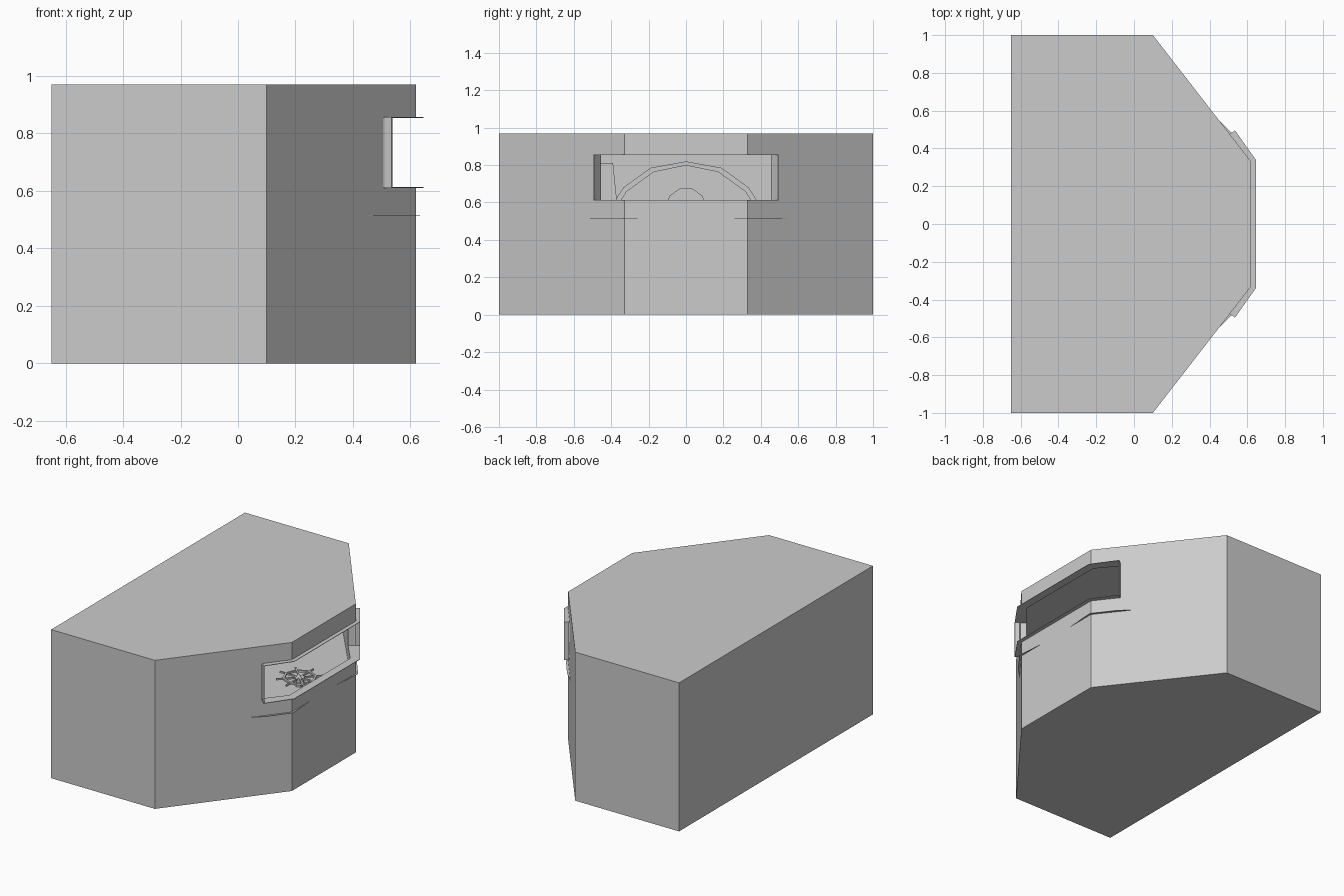
import bpy, bmesh, math
from mathutils import Matrix

if "Cube" in bpy.data.objects:
    bpy.data.objects.remove(bpy.data.objects["Cube"])


def make(name, bm):
    bmesh.ops.recalc_face_normals(bm, faces=bm.faces)
    me = bpy.data.meshes.new(name)
    bm.to_mesh(me)
    bm.free()
    ob = bpy.data.objects.new(name, me)
    bpy.context.collection.objects.link(ob)
    return ob


def prism(name, pts, lo, hi, axis='z'):
    """Extrude an outline along z (points are x,y) or x (points are y,z)."""
    bm = bmesh.new()
    vs = [bm.verts.new((p[0], p[1], lo) if axis == 'z' else (lo, p[0], p[1])) for p in pts]
    f = bm.faces.new(vs)
    new = bmesh.ops.extrude_face_region(bm, geom=[f])['geom']
    d = (0, 0, hi - lo) if axis == 'z' else (hi - lo, 0, 0)
    bmesh.ops.translate(bm, vec=d, verts=[v for v in new if isinstance(v, bmesh.types.BMVert)])
    return make(name, bm)


def sym(half):
    """Complete a front-half plan by mirroring it across y."""
    return half + [(x, -y) for x, y in reversed(half)]


def cut(ob, cutter):
    m = ob.modifiers.new("cut", 'BOOLEAN')
    m.operation = 'DIFFERENCE'
    m.solver = 'EXACT'
    m.object = cutter
    cutter.hide_render = True
    cutter.hide_viewport = True


FLOOR, SILL, HEAD, BACK = 0.515, 0.612, 0.855, -0.2

# Faceted block with a hollow room and a window band round its nose
block = prism("building_block", sym([(-0.65, -1), (0.10, -1), (0.62, -0.33)]), 0, 0.97)
room = prism("room_cutter", sym([(BACK, -0.94), (0.08, -0.94), (0.59, -0.315)]), FLOOR, 0.93)
slot = prism("window_cutter", sym([(0.40, -0.40), (0.535, -0.497), (0.68, -0.34)]), SILL, HEAD)
cut(block, room)
cut(block, slot)

# Thin projecting window frame
outer = sym([(0.535, -0.495), (0.645, -0.34)])
inner = sym([(0.50, -0.468), (0.612, -0.325)])
band = outer + inner[::-1]
prism("window_sill", band, SILL - 0.002, SILL + 0.001)
prism("window_head", band, HEAD - 0.001, HEAD + 0.002)
for s, side in ((-1, "front"), (1, "back")):
    end = [(0.51, 0.478), (0.535, 0.495), (0.537, 0.492), (0.512, 0.475)]
    prism("window_end_" + side, [(x, s * y) for x, y in end], SILL, HEAD)
    # Sliver of the floor slab showing outside each corner
    lip = [(0.455, 0.543), (0.53, 0.47), (0.633, 0.335), (0.62, 0.136), (0.61, 0.32)]
    prism("floor_lip_" + side, [(x, s * y) for x, y in lip], FLOOR - 0.001, FLOOR + 0.001)

# Arch trim and small round panel on the rear wall of the room
def arch(k):
    half = [(0.40, FLOOR), (0.38, 0.61), (0.335, 0.68), (0.19, 0.785)]
    r = [(y - k * 0.8, z - (k if z > FLOOR else 0)) for y, z in half]
    return r + [(0, 0.82 - k)] + [(-y, z) for y, z in reversed(r)]

prism("arch_trim", arch(0) + arch(0.022)[::-1], BACK - 0.01, BACK + 0.03, 'x')
disc = [(0.11 * math.cos(i * math.pi / 5), 0.57 + 0.11 * math.sin(i * math.pi / 5))
        for i in range(6)]
disc += [(-0.11, FLOOR), (0.11, FLOOR)]
prism("round_panel", disc, BACK - 0.01, BACK + 0.02, 'x')

# Tapered cabinet at one side of the room
prism("side_cabinet", [(-0.48, FLOOR), (-0.36, FLOOR), (-0.39, 0.81), (-0.48, 0.81)],
      BACK - 0.01, BACK + 0.12, 'x')

# Spoked wheel lying on a low pedestal
bm = bmesh.new()
at = Matrix.Translation((0.445, 0, 0.568))
for i in range(8):
    a = i * math.pi / 4
    spoke = at @ Matrix.Rotation(a, 4, 'Z')
    bmesh.ops.create_cube(bm, size=1, matrix=spoke @ Matrix.Translation((0.075, 0, 0))
                          @ Matrix.Diagonal((0.13, 0.01, 0.01, 1)))
    rim = at @ Matrix.Rotation(a + math.pi / 8, 4, 'Z') @ Matrix.Translation((0.09, 0, 0))
    bmesh.ops.create_cube(bm, size=1, matrix=rim @ Matrix.Diagonal((0.012, 0.078, 0.012, 1)))
bmesh.ops.create_cone(bm, cap_ends=True, segments=8, radius1=0.03, radius2=0.03,
                      depth=0.055, matrix=Matrix.Translation((0.445, 0, 0.545)))
make("spoked_wheel", bm)
